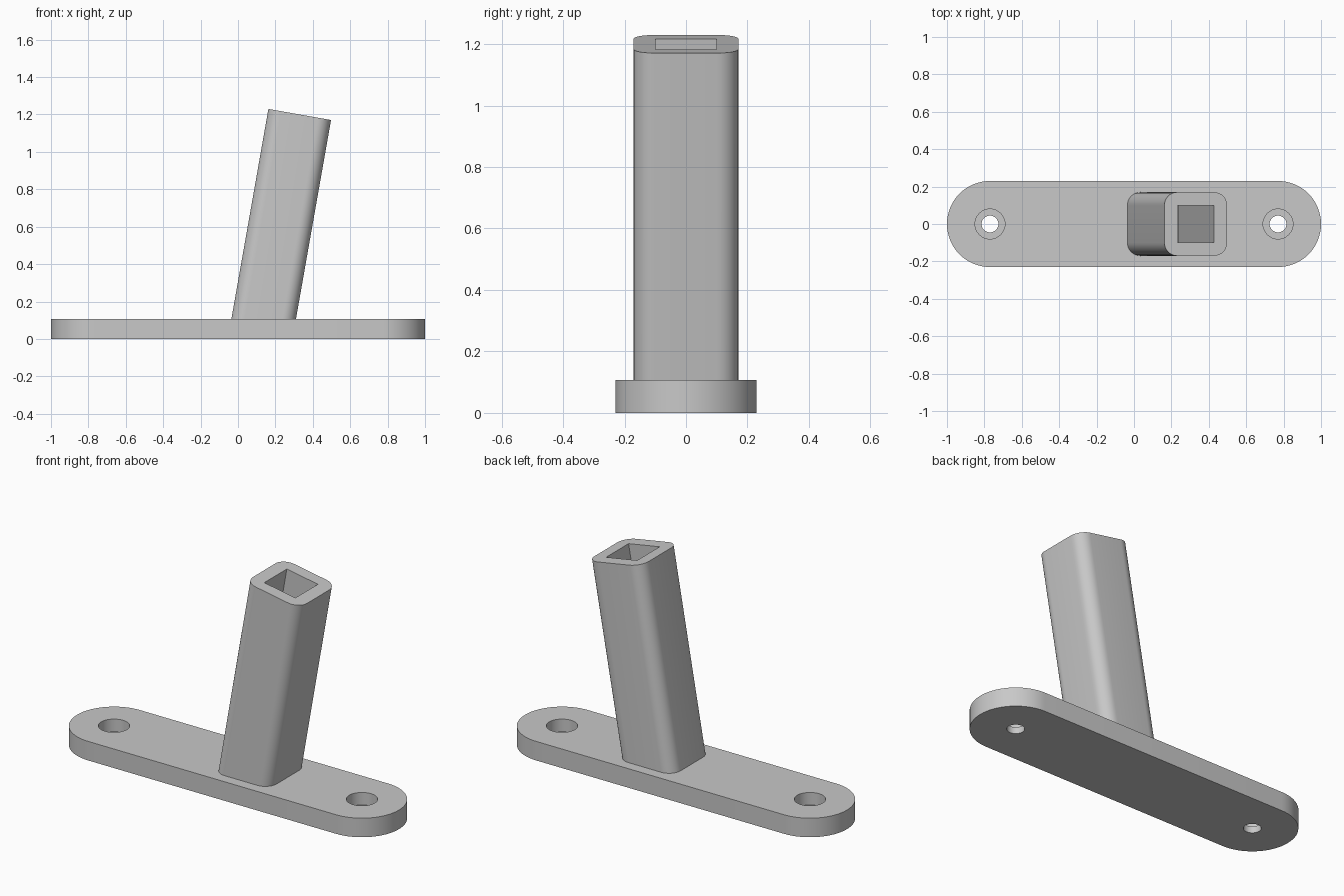
import bpy
import bmesh
from math import radians, sin, cos, tan, pi

PLATE_TOP = 0.107
PLATE_R = 0.23
HOLE_X = 0.77
TILT = radians(10)
TOP_X, TOP_Z = 0.33, 1.2

cube = bpy.data.objects.get("Cube")
if cube:
    bpy.data.objects.remove(cube, do_unlink=True)

grey = bpy.data.materials.new("plain grey")
grey.use_nodes = True
colour = (0.58, 0.58, 0.58, 1)
grey.diffuse_color = colour
grey.node_tree.nodes["Principled BSDF"].inputs["Base Color"].default_value = colour


def rounded_rect(hx, hy, r, steps):
    """Outline of a rectangle with rounded corners, counter-clockwise."""
    if r == 0:
        return [(hx, hy), (-hx, hy), (-hx, -hy), (hx, -hy)]
    points = []
    for k, (sx, sy) in enumerate([(1, 1), (-1, 1), (-1, -1), (1, -1)]):
        for i in range(steps + 1):
            a = pi / 2 * (k + i / steps)
            p = (sx * (hx - r) + r * cos(a), sy * (hy - r) + r * sin(a))
            if not points or abs(p[0] - points[-1][0]) + abs(p[1] - points[-1][1]) > 1e-5:
                points.append(p)
    if abs(points[0][0] - points[-1][0]) + abs(points[0][1] - points[-1][1]) < 1e-5:
        points.pop()
    return points


def prism(name, outline, z0, z1, slope=0.0):
    """Extrude an outline; slope slants the lower end along x."""
    bm = bmesh.new()
    low = [bm.verts.new((x, y, z0 + x * slope)) for x, y in outline]
    high = [bm.verts.new((x, y, z1)) for x, y in outline]
    bm.faces.new(low[::-1])
    bm.faces.new(high)
    n = len(outline)
    for i in range(n):
        j = (i + 1) % n
        bm.faces.new((low[i], low[j], high[j], high[i]))
    mesh = bpy.data.meshes.new(name)
    bm.to_mesh(mesh)
    bm.free()
    obj = bpy.data.objects.new(name, mesh)
    bpy.context.collection.objects.link(obj)
    mesh.materials.append(grey)
    return obj


def activate(obj):
    bpy.ops.object.select_all(action='DESELECT')
    obj.select_set(True)
    bpy.context.view_layer.objects.active = obj


def cut(obj, cutter):
    """Subtract the cutter and throw it away."""
    activate(obj)
    mod = obj.modifiers.new("cut", 'BOOLEAN')
    mod.operation = 'DIFFERENCE'
    mod.solver = 'EXACT'
    mod.object = cutter
    bpy.ops.object.modifier_apply(modifier=mod.name)
    bpy.data.objects.remove(cutter, do_unlink=True)


def finish(obj):
    activate(obj)
    bpy.ops.object.shade_smooth_by_angle(angle=radians(30))


# Base plate with two counterbored screw holes
plate = prism("base_plate", rounded_rect(1, PLATE_R, PLATE_R, 16), 0, PLATE_TOP)
for side in (-1, 1):
    for radius, bottom in ((0.08, 0.037), (0.045, -0.1)):
        circle = [(side * HOLE_X + x, y) for x, y in rounded_rect(radius, radius, radius, 10)]
        cut(plate, prism("hole_cutter", circle, bottom, 0.3))
finish(plate)

# Leaning hollow post, its lower end slanted to sit flat on the plate
rise = TOP_Z - PLATE_TOP
length = rise / cos(TILT)
post = prism("leaning_post", rounded_rect(0.17, 0.17, 0.07, 10), 0, length, tan(TILT))
cut(post, prism("socket_cutter", rounded_rect(0.098, 0.1, 0, 1), -0.2, length + 0.2))
post.location = (TOP_X - rise * tan(TILT), 0, PLATE_TOP)
post.rotation_euler = (0, TILT, 0)
finish(post)
